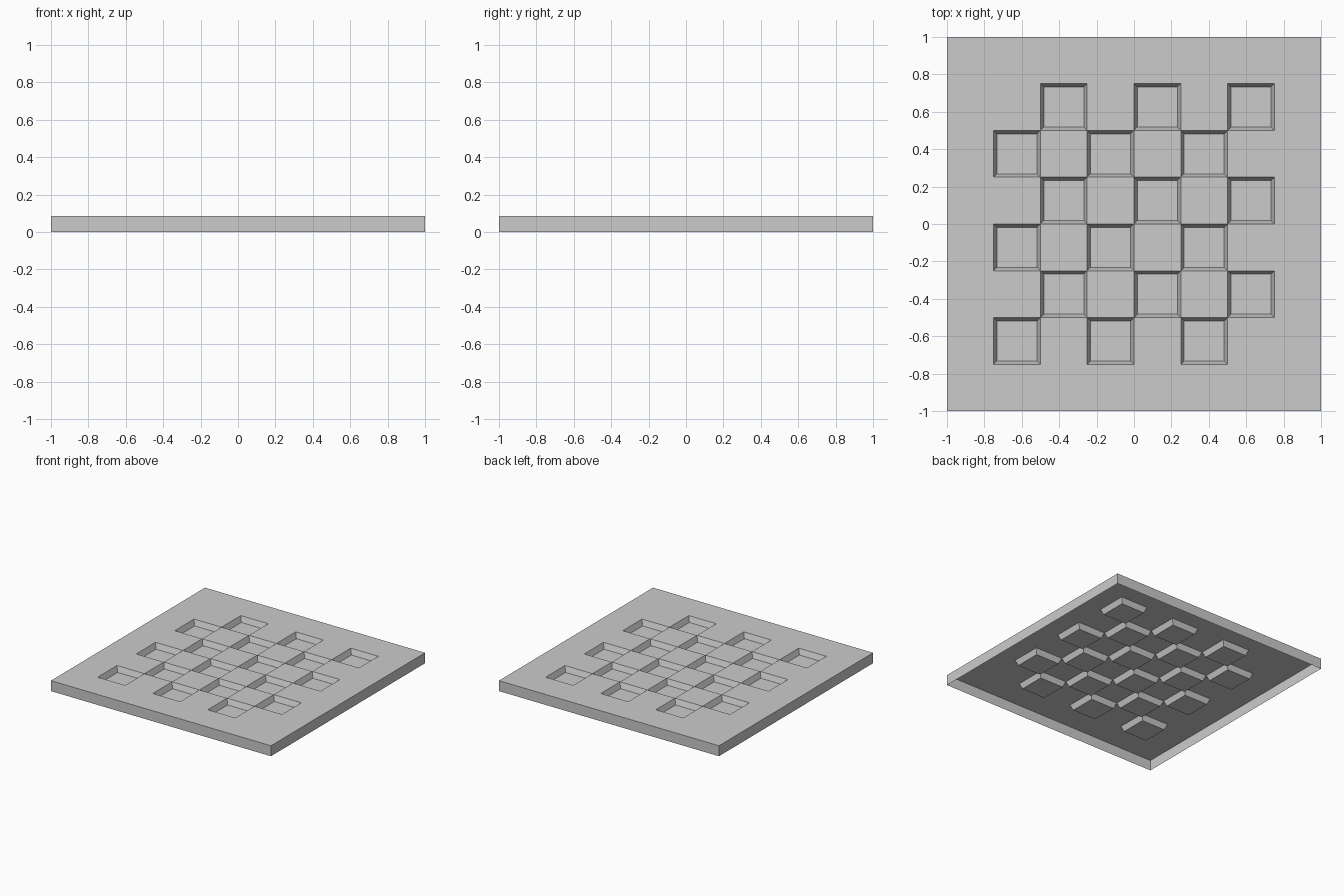
import bpy, bmesh
from mathutils import Vector

if "Cube" in bpy.data.objects:
    bpy.data.objects.remove(bpy.data.objects["Cube"])

HEIGHT = 0.086   # panel thickness
DEPTH = 0.045    # pocket depth
INSET = 0.018    # slope of the pocket walls
CELL = 0.25

bm = bmesh.new()

# Top sheet: 8 x 8 cells
bmesh.ops.create_grid(bm, x_segments=8, y_segments=8, size=1.0)
bmesh.ops.translate(bm, verts=bm.verts, vec=(0, 0, HEIGHT))
top_faces = list(bm.faces)

# Outer skirt, open underneath
rim = [e for e in bm.edges if e.is_boundary]
skirt = bmesh.ops.extrude_edge_only(bm, edges=rim)["geom"]
for v in skirt:
    if isinstance(v, bmesh.types.BMVert):
        v.co.z = 0.0

# Checkerboard of tapered pockets inside a one-cell border
pockets = []
for f in top_faces:
    c = f.calc_center_median()
    i, j = int((c.x + 1) // CELL), int((c.y + 1) // CELL)
    if 1 <= i <= 6 and 1 <= j <= 6 and (i + j) % 2 == 0:
        pockets.append(f)
bmesh.ops.inset_individual(bm, faces=pockets, thickness=INSET, use_even_offset=True)
for f in pockets:
    bmesh.ops.translate(bm, verts=f.verts, vec=Vector((0, 0, -DEPTH)))

bmesh.ops.recalc_face_normals(bm, faces=bm.faces)
mesh = bpy.data.meshes.new("checker_panel")
bm.to_mesh(mesh)
bm.free()
panel = bpy.data.objects.new("checker_panel", mesh)
bpy.context.collection.objects.link(panel)
